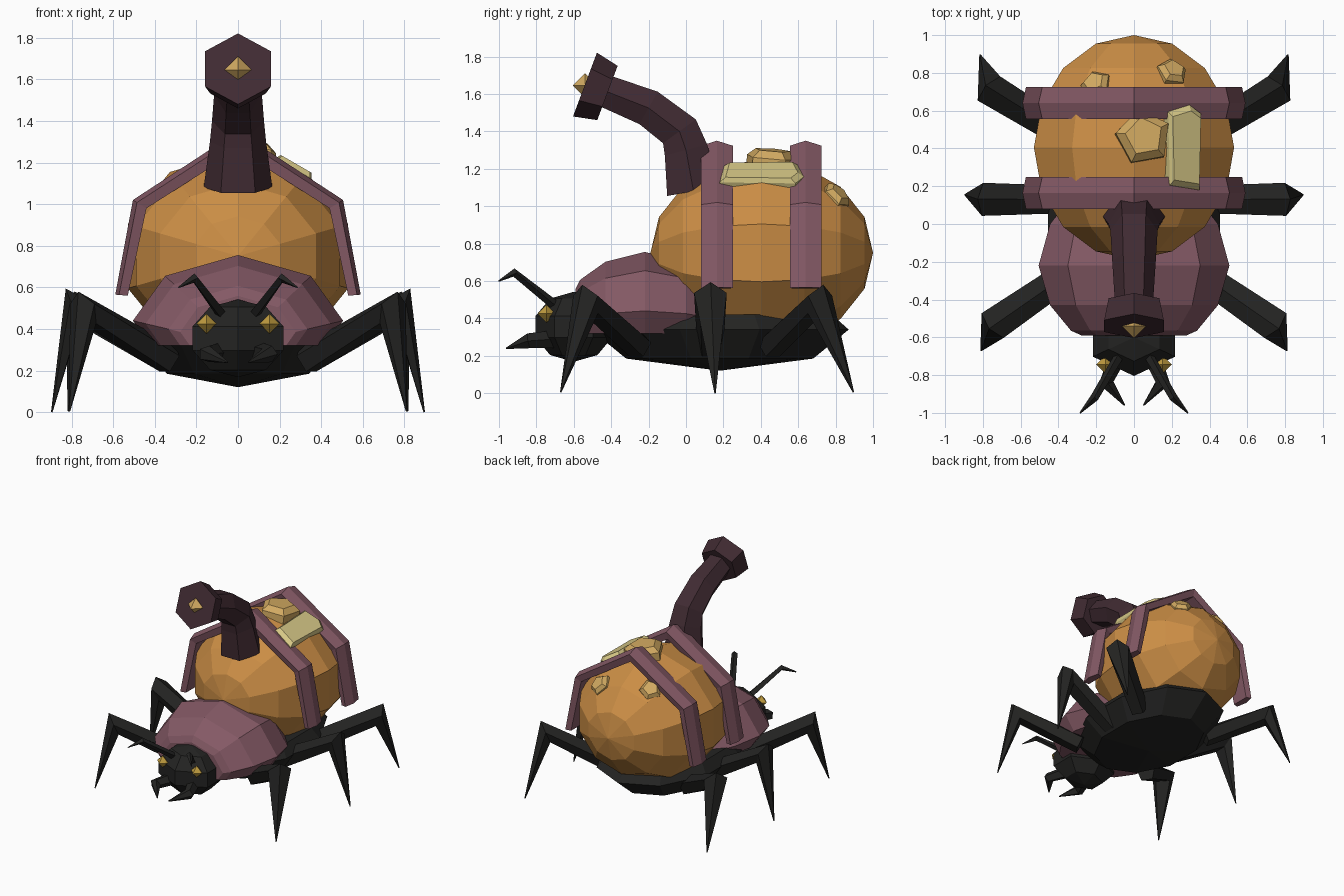
import bpy, bmesh, math
from mathutils import Vector as V

if "Cube" in bpy.data.objects:
    bpy.data.objects.remove(bpy.data.objects["Cube"])

def mat(name, r, g, b):
    m = bpy.data.materials.new(name)
    m.diffuse_color = (r, g, b, 1)
    m.use_nodes = True
    m.node_tree.nodes["Principled BSDF"].inputs["Base Color"].default_value = m.diffuse_color
    return m

ORANGE = mat("amber", .60, .27, .06)
MAUVE = mat("mauve", .23, .10, .13)
DARK = mat("dark_plum", .052, .024, .032)
BLACK = mat("black", .017, .017, .016)
GOLD = mat("gold", .64, .40, .12)
EYE = mat("eye_gold", .52, .33, .05)
PALE = mat("pale_gold", .68, .58, .24)

def loft(name, rings, m):
    """Skin a list of equal-length closed rings and cap the ends."""
    bm = bmesh.new()
    rows = [[bm.verts.new(p) for p in r] for r in rings]
    n = len(rows[0])
    for a, b in zip(rows, rows[1:]):
        for i in range(n):
            j = (i + 1) % n
            bm.faces.new((a[i], a[j], b[j], b[i]))
    bm.faces.new(rows[0][::-1])
    bm.faces.new(rows[-1])
    bmesh.ops.remove_doubles(bm, verts=bm.verts, dist=1e-4)
    bmesh.ops.recalc_face_normals(bm, faces=bm.faces)
    me = bpy.data.meshes.new(name)
    bm.to_mesh(me)
    bm.free()
    ob = bpy.data.objects.new(name, me)
    bpy.context.collection.objects.link(ob)
    me.materials.append(m)
    return ob

def tube(name, path, radii, m, n=6, rot=0.0, ref=(1, 0, 0)):
    """Tapered n-sided tube; each ring is perpendicular to the path."""
    P = [V(p) for p in path]
    rings = []
    for i, p in enumerate(P):
        t = V()
        if i > 0:
            t += (p - P[i - 1]).normalized()
        if i < len(P) - 1:
            t += (P[i + 1] - p).normalized()
        t.normalize()
        u = (V(ref) - t * V(ref).dot(t)).normalized()
        w = t.cross(u)
        rings.append([p + radii[i] * (u * math.cos(a) + w * math.sin(a))
                      for a in (rot + 2 * math.pi * k / n for k in range(n))])
    return loft(name, rings, m)

def mirror_x(p, s):
    return (p[0] * s, p[1], p[2])

def octahedron(name, c, r, m):
    c = V(c)
    return loft(name, [[c + V((r * k * math.cos(a), r * k * math.sin(a), z * r))
                        for a in (math.pi / 2 * i for i in range(4))]
                       for z, k in ((-1, 0), (0, 1), (1, 0))], m)

# Abdomen: ten-sided ellipsoid with its poles along y
rings = []
for k in range(9):
    t = math.pi * k / 8
    rings.append([(.557 * math.sin(t) * math.cos(a), .405 - .595 * math.cos(t),
                   .75 + .5 * math.sin(t) * math.sin(a))
                  for a in (math.radians(18 + 36 * i) for i in range(10))])
loft("abdomen", rings, ORANGE)

# Thorax shield: flat-bottomed dome
prof = [(.42, 0), (.505, .12), (.35, .335), (0, .435), (-.35, .335), (-.505, .12), (-.42, 0)]
loft("thorax_shield", [[(x * s, y, .32 + z * s) for x, z in prof]
     for y, s in ((-.59, .55), (-.565, .66), (-.43, .88), (-.22, 1), (.0, .88), (.15, .65))], MAUVE)

# Underbody: shallow hull
loft("underbody", [[(rx * math.cos(a), .18 + ry * math.sin(a), z)
     for a in (math.radians(18 + 36 * i) for i in range(10))]
     for z, rx, ry in ((.12, 0, 0), (.185, .36, .5), (.34, .48, .69), (.42, .42, .6))], BLACK)

# Head: six-sided ball
loft("head", [[(.265 * math.cos(l) * math.cos(a), -.6 + .215 * math.cos(l) * math.sin(a),
                .355 + .187 * math.sin(l)) for a in (math.radians(30 + 60 * i) for i in range(6))]
     for l in (math.radians(d) for d in (-90, -54, -18, 18, 54, 90))], BLACK)

# Bands over the abdomen
outer = [(.59, .565), (.505, 1.02), (0, 1.35)]
inner = [(.53, .56), (.44, .98), (0, 1.26)]
arch = list(zip(outer, inner))
arch = [(o, i, 1) for o, i in arch] + [(o, i, -1) for o, i in arch[1::-1]]
section = [(0, 0), (.085, .3), (.072, 1), (-.072, 1), (-.085, .3)]
for name, yc in (("front_band", .165), ("rear_band", .64)):
    loft(name, [[(s * (o[0] + (i[0] - o[0]) * t), yc + dy, o[1] + (i[1] - o[1]) * t)
                 for dy, t in section] for o, i, s in arch], MAUVE)

# Tail stalk with hexagonal head and gem
tube("tail_stalk", [(0, .04, 1.08), (0, .0, 1.3), (0, -.035, 1.40), (0, -.20, 1.525), (0, -.43, 1.615)],
     [.165, .135, .125, .115, .10], DARK)
tube("tail_head", [(0, -.42, 1.605), (0, -.54, 1.65)], [.155, .182], DARK, rot=math.pi / 6)
octahedron("tail_gem", (0, -.54, 1.645), .066, GOLD)

# Paired parts
legs = {"front_leg": [(.33, -.25, .25), (.74, -.53, .495), (.81, -.67, .005)],
        "middle_leg": [(.33, .13, .25), (.79, .13, .51), (.895, .155, .0)],
        "rear_leg": [(.33, .45, .25), (.76, .71, .495), (.815, .895, .005)]}
for s, side in ((1, "right"), (-1, "left")):
    for name, path in legs.items():
        tube(f"{side}_{name}", [mirror_x(p, s) for p in path], [.075, .092, .004],
             BLACK, n=5, ref=(0, 0, 1))
    tube(f"{side}_mandible", [mirror_x(p, s) for p in
         ((.09, -.70, .29), (.15, -.84, .28), (.05, -.96, .24))], [.05, .042, .004], BLACK, n=5)
    tube(f"{side}_antenna", [mirror_x(p, s) for p in
         ((.08, -.70, .47), (.21, -.92, .645), (.285, -1.0, .60))], [.026, .022, .004], BLACK, n=4)
    octahedron(f"{side}_eye", (s * .152, -.745, .425), .048, EYE)

# Gold nuggets: bevelled pentagons set on the abdomen surface
for name, c, r, h in (("top_nugget", (.05, .46, 1.245), .15, .055),
                      ("rear_right_nugget", (.2, .80, 1.05), .085, .04),
                      ("rear_left_nugget", (-.2, .735, 1.09), .085, .04)):
    c = V(c)
    d = c - V((0, .405, .75))
    n = V((d.x / .31, d.y / .354, d.z / .25)).normalized()
    tube(name, [c - n * .05, c + n * h * .3, c + n * h], [r, r, r * .68], GOLD, n=5, rot=.5)

# Pale slab lying on the right slope
c, n, u = V((.255, .405, 1.15)), V((.5, 0, .866)), V((.866, 0, -.5))
loft("pale_slab", [[c + n * h + u * a * k + V((0, b * k, 0)) for a, b in
     ((-.09, -.2), (.09, -.225), (.1, .18), (.03, .225), (-.1, .19))]
     for h, k in ((-.05, 1), (.025, 1), (.05, .86))], PALE)
